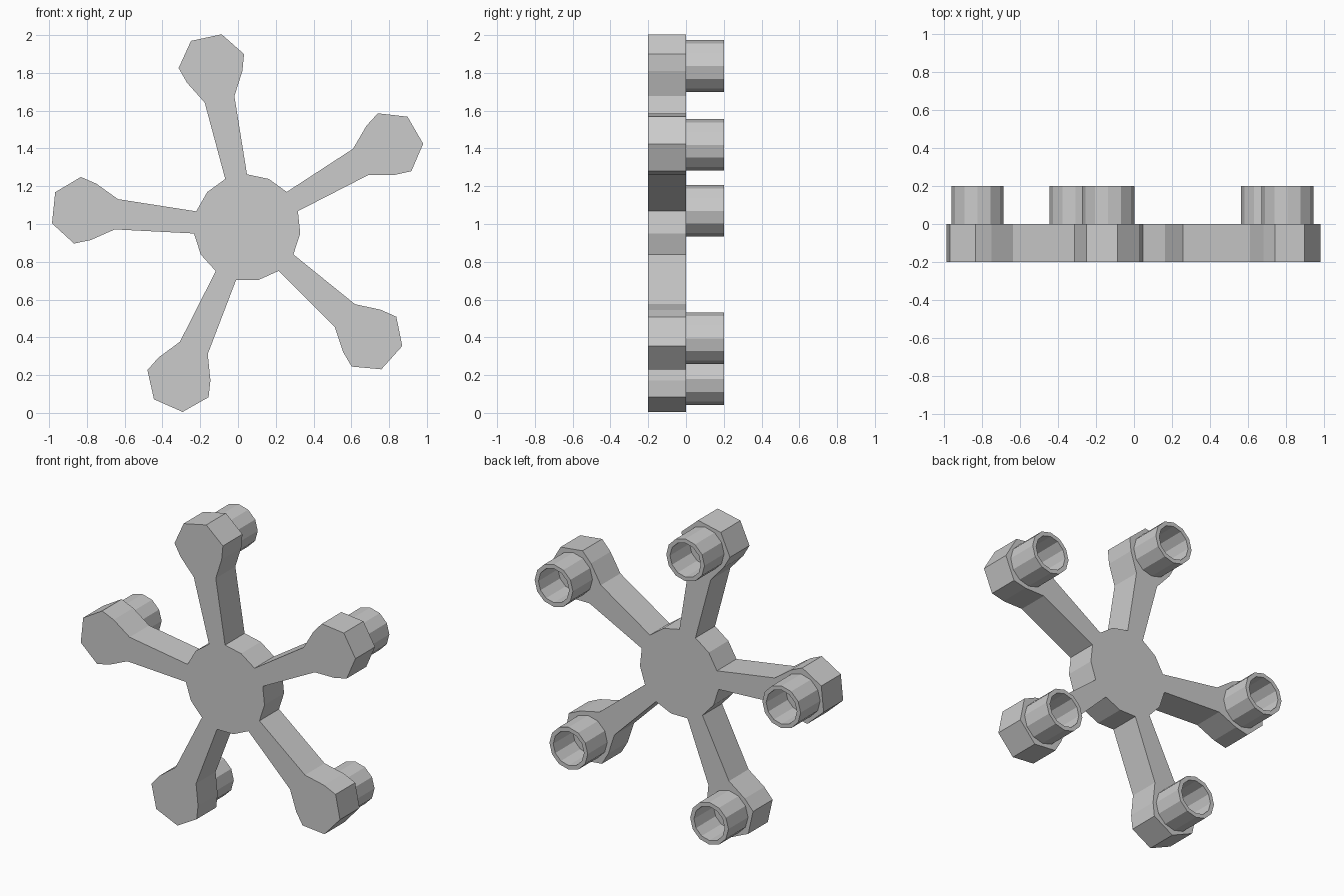
import bpy, bmesh
from math import sin, cos, radians

if "Cube" in bpy.data.objects:
    bpy.data.objects.remove(bpy.data.objects["Cube"])

CX, CZ = 0.048, 0.98        # hub centre
ARMS, FIRST = 5, 30.1       # arm count, angle of first arm
# half outline of one arm: (radius, angle away from the arm axis)
HALF_ARM = [(0.283, 12), (0.70, 6.6), (0.831, 10.4), (0.92, 11.1), (1.033, 4.6)]


def polar(r, deg, cx=CX, cz=CZ):
    return cx + r * cos(radians(deg)), cz + r * sin(radians(deg))


def finish(bm, name):
    bmesh.ops.recalc_face_normals(bm, faces=bm.faces)
    mesh = bpy.data.meshes.new(name)
    bm.to_mesh(mesh)
    bm.free()
    obj = bpy.data.objects.new(name, mesh)
    bpy.context.collection.objects.link(obj)
    return obj


# Flat star-shaped body: mirrored arm outline repeated round the hub
outline = []
for i in range(ARMS):
    axis = FIRST + i * 360 / ARMS
    outline += [polar(r, axis - a) for r, a in HALF_ARM]
    outline += [polar(r, axis + a) for r, a in reversed(HALF_ARM)]
    outline.append(polar(0.283, axis + 180 / ARMS))
bm = bmesh.new()
face = bm.faces.new([bm.verts.new((x, -0.2, z)) for x, z in outline])
ext = bmesh.ops.extrude_face_region(bm, geom=[face], use_keep_orig=True)
moved = [v for v in ext["geom"] if isinstance(v, bmesh.types.BMVert)]
bmesh.ops.translate(bm, verts=moved, vec=(0, 0.2, 0))
finish(bm, "star_body")


# Twelve-sided open socket on the back of each arm end
def socket(name, cx, cz, outer=0.137, inner=0.11, sides=12):
    bm = bmesh.new()
    rings = []
    for r, y in [(outer, 0), (outer, 0.2), (inner, 0.2), (inner, 0)]:
        pts = [polar(r, k * 360 / sides, cx, cz) for k in range(sides)]
        rings.append([bm.verts.new((x, y, z)) for x, z in pts])
    for a, b in zip(rings, rings[1:]):
        for k in range(sides):
            n = (k + 1) % sides
            bm.faces.new((a[k], a[n], b[n], b[k]))
    finish(bm, name)


for i in range(ARMS):
    socket(f"socket_{i + 1}", *polar(0.876, FIRST + i * 360 / ARMS))
